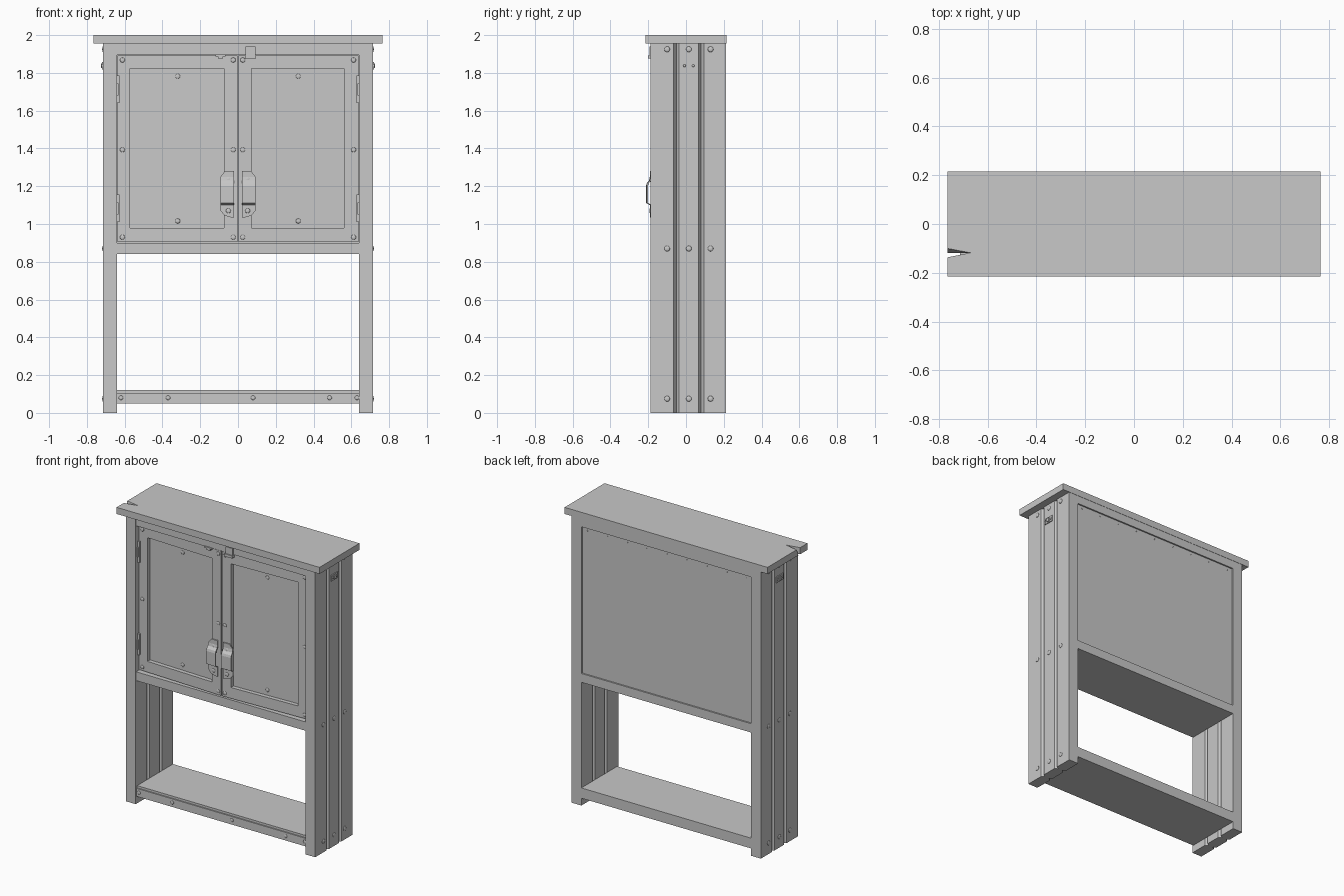
import bpy, bmesh, math
from mathutils import Matrix, Vector

cube = bpy.data.objects.get("Cube")
if cube:
    bpy.data.objects.remove(cube, do_unlink=True)

mat = bpy.data.materials.new("plain grey")
mat.use_nodes = True
GREY = (0.58, 0.58, 0.58, 1)
mat.diffuse_color = GREY
mat.node_tree.nodes["Principled BSDF"].inputs["Base Color"].default_value = GREY


def finish(name, bm):
    bmesh.ops.recalc_face_normals(bm, faces=bm.faces)
    mesh = bpy.data.meshes.new(name)
    bm.to_mesh(mesh)
    bm.free()
    mesh.materials.append(mat)
    obj = bpy.data.objects.new(name, mesh)
    bpy.context.collection.objects.link(obj)
    return obj


def add_box(bm, x, y, z):
    size = Matrix.Diagonal((x[1] - x[0], y[1] - y[0], z[1] - z[0], 1))
    mid = Vector((sum(x), sum(y), sum(z))) / 2
    bmesh.ops.create_cube(bm, size=1, matrix=Matrix.Translation(mid) @ size)


def boxes(name, *spans):
    bm = bmesh.new()
    for span in spans:
        add_box(bm, *span)
    return finish(name, bm)


def loft(name, loops):
    """Solid through matching closed loops of points, capped at both ends."""
    bm = bmesh.new()
    rings = [[bm.verts.new(p) for p in loop] for loop in loops]
    n = len(rings[0])
    for a, b in zip(rings, rings[1:]):
        for i in range(n):
            j = (i + 1) % n
            bm.faces.new((a[i], a[j], b[j], b[i]))
    bm.faces.new(rings[0])
    bm.faces.new(rings[-1])
    return finish(name, bm)


def rivets(name, points, normal, r=0.013, h=0.004):
    """Low domes lying on a surface with the given outward normal."""
    bm = bmesh.new()
    turn = Vector((0, 0, 1)).rotation_difference(Vector(normal)).to_matrix().to_4x4()
    for p in points:
        m = Matrix.Translation(p) @ turn @ Matrix.Diagonal((r, r, h, 1))
        bmesh.ops.create_uvsphere(bm, u_segments=12, v_segments=8, radius=1, matrix=m)
    for f in bm.faces:
        f.smooth = True
    return finish(name, bm)


FRONT, BACK = -0.188, 0.213
INNER, OUTER = 0.64, 0.714
EAVE = 1.955
FORWARD = (0, -1, 0)


# Top board with a split running in from its right end
def top_outline(z, split):
    return [(-0.765, -0.215, z), (0.765, -0.215, z), (0.765, 0.215, z),
            (-0.765, 0.215, z), (-0.765, split, z), (-0.67, -0.118, z),
            (-0.765, -0.137, z)]


loft("top_board", [top_outline(EAVE, -0.118), top_outline(2, -0.1)])

# Side walls: planked boards with a V groove at each joint, inside and out
grooves = [(y + dy, d) for y in (-0.051, 0.08) for dy, d in ((-0.014, 0), (0, 0.02), (0.014, 0))]
edge = [(FRONT, 0)] + grooves + [(BACK, 0)]
for side, label in ((1, "left"), (-1, "right")):
    outline = [(side * (OUTER - d), y) for y, d in edge]
    outline += [(side * (INNER + d), y) for y, d in reversed(edge)]
    loft(f"{label}_side_wall", [[(x, y, z) for x, y in outline] for z in (0, EAVE)])
    rivets(f"{label}_side_rivets",
           [(side * OUTER, y, z) for y in (-0.1, 0.015, 0.13) for z in (0.075, 0.87, 1.925)],
           (side, 0, 0), 0.015, 0.005)
    # Small bracket near the top of the side
    boxes(f"{label}_side_bracket",
          (sorted((side * OUTER, side * 0.72)), (-0.02, 0.05), (1.818, 1.858)),
          (sorted((side * OUTER, side * 0.726)), (0.005, 0.025), (1.825, 1.85)))
    rivets(f"{label}_bracket_screws",
           [(side * 0.72, y, 1.838) for y in (-0.008, 0.038)], (side, 0, 0), 0.007, 0.005)

# Shelves, rails and back panel
ACROSS = (-INNER, INNER)
boxes("cabinet_floor", (ACROSS, (-0.183, BACK), (0.84, 0.9)))
boxes("front_top_rail", (ACROSS, (-0.183, -0.13), (1.895, EAVE)))
boxes("back_top_rail", (ACROSS, (0.17, BACK), (1.9, EAVE)))
boxes("back_panel", (ACROSS, (0.175, BACK - 0.01), (0.9, 1.9)))
boxes("lower_shelf", (ACROSS, (-0.172, BACK), (0.05, 0.12)))
boxes("lower_shelf_front_strip", (ACROSS, (-0.18, -0.172), (0.05, 0.105)))
rivets("lower_shelf_rivets",
       [(x, -0.18, 0.08) for x in (-0.62, -0.37, 0.08, 0.485, 0.63)], FORWARD, 0.012)
rivets("back_panel_nails",
       [(0.6 - i * 0.15, BACK - 0.01, 1.88) for i in range(9)], (0, 1, 0), 0.004, 0.002)

# Doors: each one is built flat, then swung slightly open about its hinge edge
DOOR, PANEL, HINGE_X = -0.156, -0.128, 0.637
SWING = math.radians(2)


def handle(name, side):
    """Strap with tapered ends, bowed away from the door in the middle."""
    stations = ((1.035, 0.035, 0), (1.045, 0.07, 0), (1.07, 0.092, 0), (1.1, 0.092, 0),
                (1.112, 0.092, 1), (1.2, 0.092, 1), (1.215, 0.092, 0.8),
                (1.23, 0.092, 0.2), (1.25, 0.092, 0), (1.28, 0.068, 0))
    loops = []
    for z, reach, bow in stations:
        y = DOOR - 0.006 - 0.021 * bow
        a, b = side * 0.02, side * reach
        loops.append([(a, y, z), (b, y, z), (b, y - 0.008, z), (a, y - 0.008, z)])
    return loft(name, loops)


for side, label in ((1, "left"), (-1, "right")):
    def xs(a, b):
        return sorted((side * a, side * b))

    near, far = (0.07, 0.562) if side > 0 else (0.073, 0.572)
    depth = (DOOR, -0.115)
    parts = [
        boxes(f"{label}_door_frame",
              (xs(0.003, near), depth, (0.906, 1.891)),
              (xs(far, HINGE_X), depth, (0.906, 1.891)),
              (xs(near, far), depth, (0.906, 0.98)),
              (xs(near, far), depth, (1.823, 1.891))),
        boxes(f"{label}_door_panel", (xs(near, far), (PANEL, -0.118), (0.98, 1.823))),
        rivets(f"{label}_door_rivets",
               [(side * x, DOOR, z) for x in (0.025, 0.612) for z in (0.93, 1.393, 1.868)],
               FORWARD),
        rivets(f"{label}_panel_rivets",
               [(side * 0.32, PANEL, z) for z in (1.016, 1.782)], FORWARD),
        handle(f"{label}_door_handle", side),
        rivets(f"{label}_handle_rivets",
               [(side * 0.05, DOOR - 0.014, z) for z in (1.07, 1.235)], FORWARD),
        boxes(f"{label}_handle_base",
              (xs(0.025, 0.068), (DOOR - 0.007, DOOR), (1.045, 1.095)),
              (xs(0.025, 0.068), (DOOR - 0.007, DOOR), (1.235, 1.275))),
    ]
    hinge = Vector((side * HINGE_X, DOOR, 0))
    swing = (Matrix.Translation(hinge) @ Matrix.Rotation(side * SWING, 4, "Z")
             @ Matrix.Translation(-hinge))
    for part in parts:
        part.data.transform(swing)
    for level, z in (("lower", 1.01), ("upper", 1.64)):
        boxes(f"{label}_{level}_hinge",
              (xs(0.627, 0.64), (-0.168, DOOR), (z, z + 0.145)),
              (xs(0.632, 0.64), (-0.176, -0.168), (z + 0.04, z + 0.105)))

# Latch plates at the head of the doors
boxes("left_latch", ((0.04, 0.093), (-0.193, -0.183), (1.89, 1.94)),
      ((0.036, 0.096), (-0.2, -0.175), (1.875, 1.893)))
boxes("right_latch", ((-0.12, -0.065), (-0.192, -0.175), (1.888, 1.898)),
      ((-0.105, -0.08), (-0.188, -0.175), (1.876, 1.888)))
